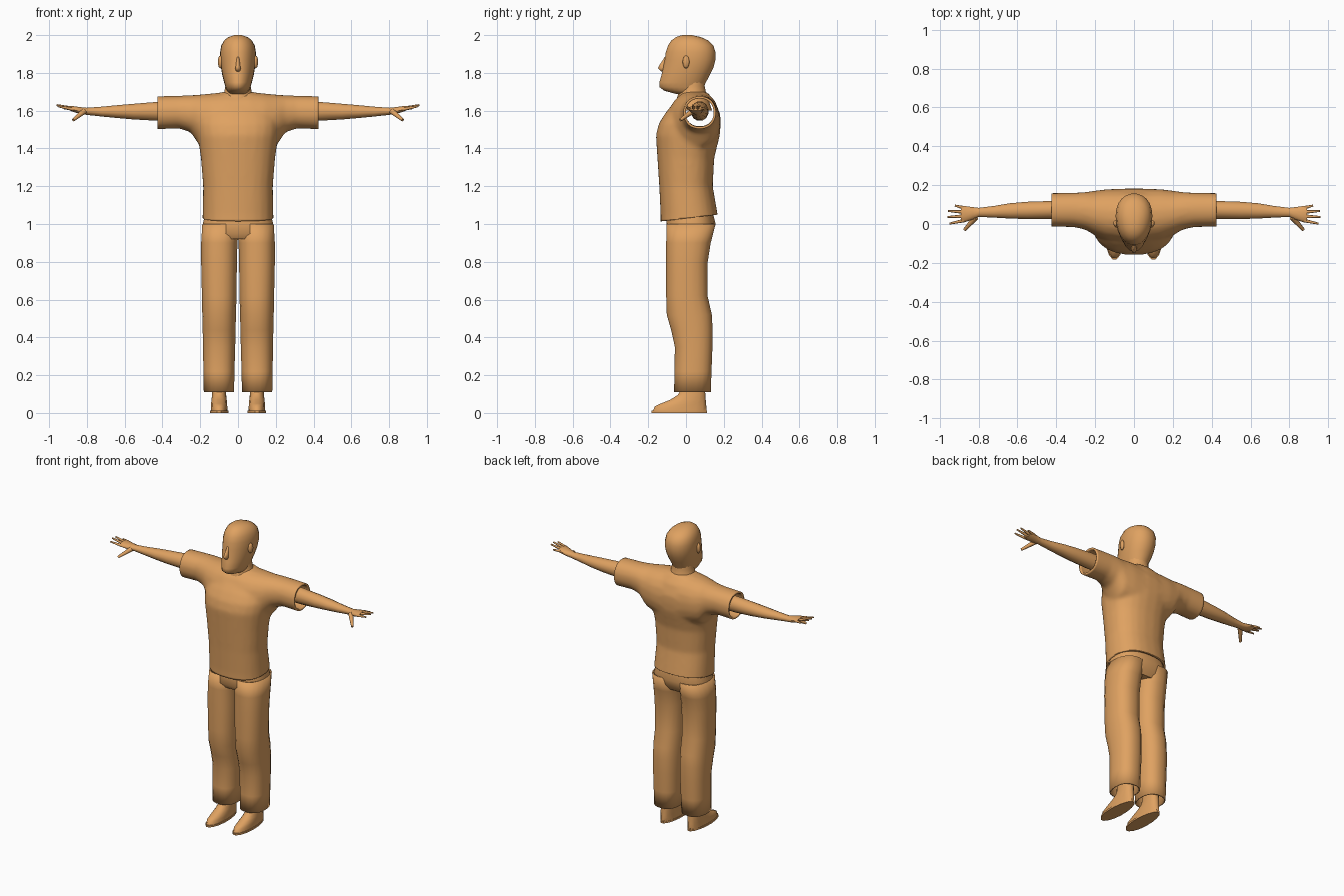
import bpy, bmesh, math
from mathutils import Vector, Matrix

mat = bpy.data.materials.new("warm_tan")
mat.diffuse_color = (0.74, 0.36, 0.12, 1)


def finish(name, bm, angle=50):
    bmesh.ops.recalc_face_normals(bm, faces=bm.faces)
    me = bpy.data.meshes.new(name)
    bm.to_mesh(me)
    bm.free()
    ob = bpy.data.objects.new(name, me)
    bpy.context.collection.objects.link(ob)
    me.materials.append(mat)
    bpy.ops.object.select_all(action='DESELECT')
    ob.select_set(True)
    bpy.context.view_layer.objects.active = ob
    bpy.ops.object.shade_smooth_by_angle(angle=math.radians(angle))
    return ob


def add_loft(bm, axis, rings, n=16, power=1.0, taper=0.0, caps=(True, True)):
    """Each ring is (position, a_min, a_max, b_min, b_max) across the axis."""
    loops = []
    for t, a0, a1, b0, b1 in rings:
        loop = []
        for i in range(n):
            w = 2 * math.pi * (i + 0.5) / n
            c, s = math.cos(w), math.sin(w)
            c = math.copysign(abs(c) ** power, c)
            s = math.copysign(abs(s) ** power, s)
            a = (a0 + a1) / 2 + (a1 - a0) / 2 * c * (1 + taper * s)
            b = (b0 + b1) / 2 + (b1 - b0) / 2 * s
            loop.append(bm.verts.new((a, b, t) if axis == 'z' else (t, a, b)))
        loops.append(loop)
    for p, q in zip(loops, loops[1:]):
        for i in range(n):
            j = (i + 1) % n
            bm.faces.new((p[i], p[j], q[j], q[i]))
    if caps[0]:
        bm.faces.new(loops[0])
    if caps[1]:
        bm.faces.new(loops[-1])


def loft(name, *args, mirror=False, thick=0, angle=50, **kw):
    bm = bmesh.new()
    add_loft(bm, *args, **kw)
    if mirror:
        bmesh.ops.scale(bm, vec=(-1, 1, 1), verts=bm.verts)
    ob = finish(name, bm, angle)
    if thick:
        m = ob.modifiers.new("cloth", 'SOLIDIFY')
        m.thickness = thick
    return ob


# Shirt: torso and a pair of sleeves fused, then trimmed to open hems
torso = [(0.96, -.19, .19, -.135, .18), (1.05, -.188, .188, -.135, .168),
         (1.2, -.185, .185, -.142, .142), (1.35, -.197, .197, -.152, .15),
         (1.47, -.215, .215, -.16, .18), (1.53, -.22, .22, -.145, .185),
         (1.58, -.21, .21, -.115, .182), (1.65, -.15, .15, -.06, .155),
         (1.70, -.08, .08, -.02, .11)]
half = [(.06, -.10, .182, 1.36, 1.70), (.14, -.085, .18, 1.39, 1.692),
        (.20, -.06, .172, 1.41, 1.686), (.25, -.03, .165, 1.485, 1.682),
        (.31, -.016, .161, 1.505, 1.68), (.47, -.014, .159, 1.5, 1.676)]
sleeves = [(-r[0],) + r[1:] for r in reversed(half)] + half
bm = bmesh.new()
add_loft(bm, 'z', torso, n=24, power=.85)
add_loft(bm, 'x', sleeves, n=20, power=.92)
tmp = finish("shirt_form", bm)
m = tmp.modifiers.new("fuse", 'REMESH')
m.mode = 'VOXEL'
m.voxel_size = 0.012
m = tmp.modifiers.new("soften", 'SMOOTH')
m.iterations = 8
dg = bpy.context.evaluated_depsgraph_get()
bm = bmesh.new()
bm.from_object(tmp, dg)
bpy.data.objects.remove(tmp)
for co, no in (((.425, 0, 0), (1, 0, 0)), ((-.425, 0, 0), (-1, 0, 0)),
               ((0, -.13, 1.015), (0, .117, -1))):
    bmesh.ops.bisect_plane(bm, geom=bm.verts[:] + bm.edges[:] + bm.faces[:],
                           plane_co=co, plane_no=no, clear_outer=True)
shirt = finish("shirt", bm, 80)
m = shirt.modifiers.new("cloth", 'SOLIDIFY')
m.thickness = 0.012

# Trousers: hip section and two open legs
loft("trouser_hips", 'z', [(.92, -.17, .17, -.085, .12), (.95, -.192, .192, -.105, .14),
                           (1.0, -.188, .188, -.105, .158), (1.07, -.17, .17, -.10, .14)],
     n=24, power=.8)
leg = [(.11, .02, .182, -.064, .132), (.22, .018, .184, -.062, .136),
       (.35, .014, .186, -.06, .141), (.44, .012, .188, -.08, .142),
       (.52, .01, .19, -.103, .138), (.62, .007, .192, -.106, .115),
       (.80, .005, .196, -.106, .116), (.90, .002, .196, -.106, .132),
       (1.0, -.01, .19, -.104, .158)]

# Shoes: thin sole and a low upper rising to the ankle
sole = [(0, .05, .15, -.185, .115), (.012, .05, .15, -.185, .115)]
upper = [(.012, .055, .145, -.177, .11), (.035, .056, .144, -.168, .11),
         (.05, .057, .143, -.135, .108), (.07, .059, .141, -.085, .106),
         (.095, .062, .138, -.045, .104), (.12, .063, .137, -.03, .102),
         (.2, .065, .135, -.025, .1)]
arm = [(.30, .025, .12, 1.545, 1.65), (.43, .025, .12, 1.545, 1.648),
       (.55, .024, .116, 1.552, 1.638), (.64, .027, .108, 1.56, 1.63),
       (.72, .032, .094, 1.568, 1.622), (.80, .036, .084, 1.577, 1.616),
       (.83, .022, .088, 1.581, 1.619), (.87, .008, .094, 1.592, 1.624),
       (.89, .012, .092, 1.6, 1.624)]
# Finger start and end points, thumb last
fingers = [((.875, .083, 1.61), (.922, .095, 1.612)), ((.88, .062, 1.613), (.957, .067, 1.628)),
           ((.88, .04, 1.613), (.96, .036, 1.63)), ((.875, .018, 1.608), (.95, .002, 1.622)),
           ((.815, .035, 1.597), (.872, -.03, 1.55))]


def add_finger(bm, a, b, r):
    a, b = Vector(a), Vector(b)
    d = b - a
    rot = d.to_track_quat('Z', 'Y').to_matrix().to_4x4()
    bmesh.ops.create_cone(bm, cap_ends=True, segments=8, radius1=r, radius2=r * .5,
                          depth=d.length, matrix=Matrix.Translation((a + b) / 2) @ rot)


for side, flip in (("right", False), ("left", True)):
    loft(side + "_trouser_leg", 'z', leg, n=20, power=.85, mirror=flip,
         thick=.008, caps=(False, False))
    loft(side + "_sole", 'z', sole, n=16, taper=-.05, mirror=flip)
    loft(side + "_shoe", 'z', upper, n=16, power=.9, mirror=flip)
    loft(side + "_arm", 'x', arm, n=12, mirror=flip)
    sx = -1 if flip else 1
    # Fingers and thumb
    bm = bmesh.new()
    for k, (a, b) in enumerate(fingers):
        add_finger(bm, a, b, .016 if k == 4 else .0095)
    bmesh.ops.scale(bm, vec=(sx, 1, 1), verts=bm.verts)
    finish(side + "_fingers", bm)
    # Ear
    bm = bmesh.new()
    bmesh.ops.create_uvsphere(bm, u_segments=10, v_segments=8, radius=1)
    bmesh.ops.scale(bm, vec=(.012, .019, .034), verts=bm.verts)
    bmesh.ops.rotate(bm, matrix=Matrix.Rotation(-.3 * sx, 3, 'Z'), verts=bm.verts)
    bmesh.ops.translate(bm, vec=(.094 * sx, 0, 1.858), verts=bm.verts)
    finish(side + "_ear", bm, 60)

# Neck and head
loft("neck", 'z', [(1.6, -.11, .11, -.06, .14), (1.655, -.094, .094, -.054, .122),
                   (1.69, -.076, .076, -.042, .108), (1.73, -.068, .068, -.035, .1),
                   (1.78, -.066, .066, -.03, .1)], n=16)
head = [(1.688, -.045, .045, -.05, .06), (1.705, -.058, .058, -.115, .085),
        (1.725, -.066, .066, -.142, .095), (1.75, -.073, .073, -.142, .106),
        (1.79, -.083, .083, -.13, .128), (1.83, -.09, .09, -.122, .147),
        (1.87, -.094, .094, -.113, .157), (1.91, -.094, .094, -.108, .157),
        (1.945, -.088, .088, -.096, .146), (1.972, -.073, .073, -.078, .118),
        (1.99, -.05, .05, -.052, .078), (2.0, -.02, .02, -.02, .03)]
loft("head", 'z', head, n=24, power=.95, taper=.1, angle=80)
# Nose
loft("nose", 'z', [(1.808, -.012, .012, -.134, -.09), (1.825, -.016, .016, -.152, -.09),
                   (1.84, -.012, .012, -.143, -.09), (1.885, -.007, .007, -.113, -.09)],
     n=8, angle=80)
